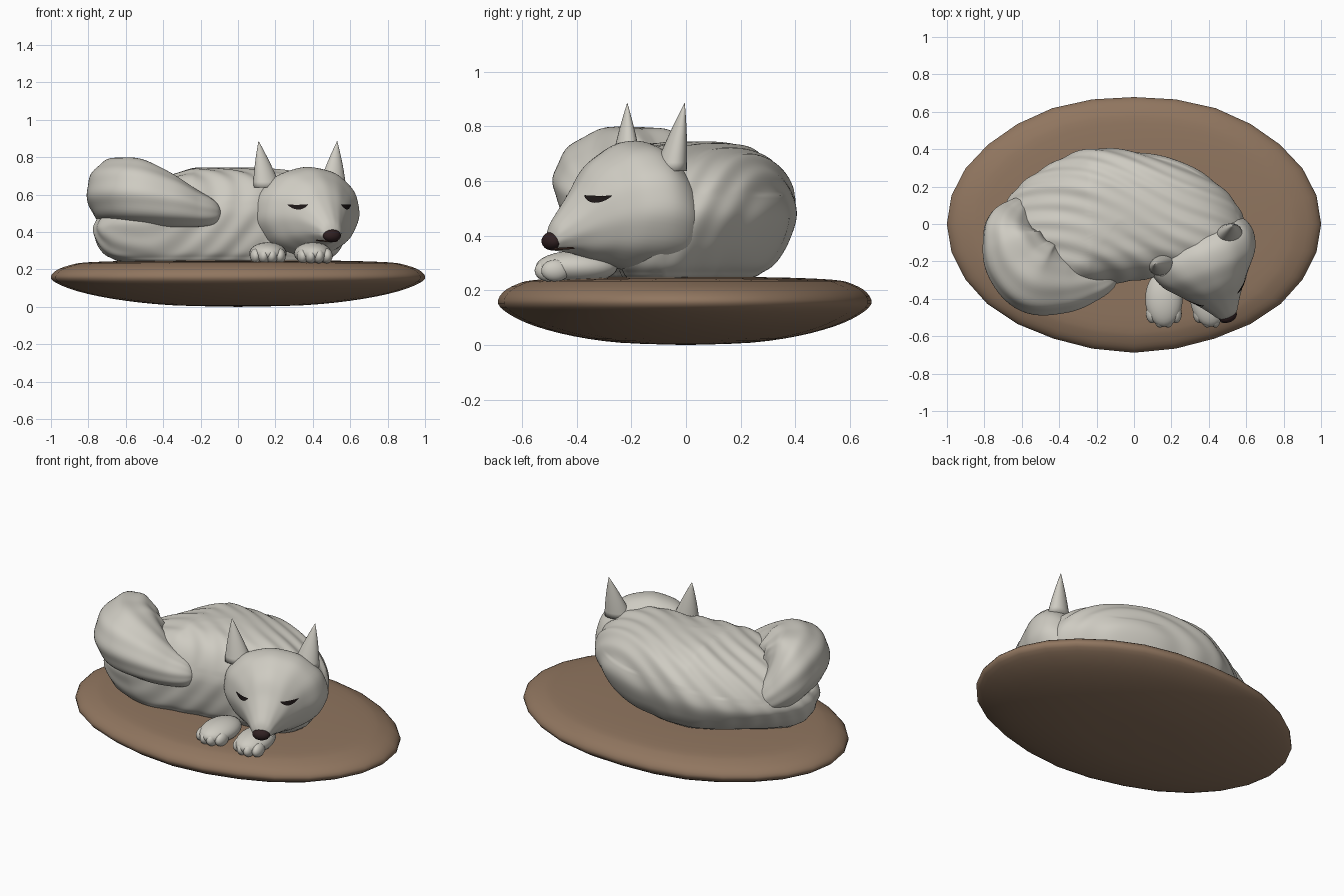
import bpy, bmesh, math
from mathutils import Vector, Matrix
from mathutils.bvhtree import BVHTree

if "Cube" in bpy.data.objects:
    bpy.data.objects.remove(bpy.data.objects["Cube"], do_unlink=True)


def material(name, rgb):
    m = bpy.data.materials.new(name)
    m.use_nodes = True
    m.diffuse_color = (*rgb, 1)
    node = next(n for n in m.node_tree.nodes if n.type == "BSDF_PRINCIPLED")
    node.inputs["Base Color"].default_value = (*rgb, 1)
    node.inputs["Roughness"].default_value = 0.8
    return m


FUR = material("pale grey fur", (0.62, 0.60, 0.54))
BROWN = material("cushion brown", (0.28, 0.18, 0.115))
NOSE = material("dark nose", (0.03, 0.015, 0.016))
LASH = material("closed eye dark", (0.012, 0.008, 0.008))
LIP = material("mouth brown", (0.12, 0.06, 0.045))


def finish(name, bm, mat):
    bmesh.ops.recalc_face_normals(bm, faces=bm.faces)
    mesh = bpy.data.meshes.new(name)
    bm.to_mesh(mesh)
    bm.free()
    mesh.materials.append(mat)
    for p in mesh.polygons:
        p.use_smooth = True
    ob = bpy.data.objects.new(name, mesh)
    bpy.context.collection.objects.link(ob)
    return ob


def spline(points, steps, closed=False):
    """Smooth curve through tuples of any length."""
    pts = [Vector(p) for p in points]
    n, out = len(pts), []
    for i in range(n if closed else n - 1):
        if closed:
            a, b, c, d = (pts[(i + k) % n] for k in (-1, 0, 1, 2))
        else:
            a, b, c, d = (pts[min(max(i + k, 0), n - 1)] for k in (-1, 0, 1, 2))
        for s in range(steps):
            t = s / steps
            out.append(0.5 * (2 * b + (c - a) * t + (2 * a - 5 * b + 4 * c - d) * t ** 2
                              + (3 * b - a - 3 * c + d) * t ** 3))
    return out if closed else out + [pts[-1]]


def skin(name, rings, mat):
    """Bridge equal rings and cap both ends."""
    bm = bmesh.new()
    rows = [[bm.verts.new(p) for p in ring] for ring in rings]
    for r, q in zip(rows, rows[1:]):
        for i in range(len(r)):
            j = (i + 1) % len(r)
            bm.faces.new((r[i], r[j], q[j], q[i]))
    for row in (rows[0], rows[-1]):
        mid = bm.verts.new(sum((v.co for v in row), Vector()) / len(row))
        for i in range(len(row)):
            bm.faces.new((row[i], row[(i + 1) % len(row)], mid))
    return finish(name, bm, mat)


def loft(name, stations, steps, ripple, waves, segs=72):
    """Upright oval rings along a path of (x, y, z, half width, half height)."""
    st = spline(stations, steps)
    rings = []
    for k, s in enumerate(st):
        d = st[min(k + 1, len(st) - 1)] - st[max(k - 1, 0)]
        side = Vector((-d[1], d[0], 0)).normalized()
        ring = []
        for i in range(segs):
            a = math.tau * i / segs
            g = 1 + ripple * math.sin(waves * a + k * 0.12)
            ring.append(Vector(s[:3]) + side * s[3] * g * math.cos(a)
                        + Vector((0, 0, s[4] * g * math.sin(a))))
        rings.append(ring)
    return skin(name, rings, FUR)


def ball(name, centre, radii, mat, turn=0.0):
    bm = bmesh.new()
    m = Matrix.Translation(centre) @ Matrix.Rotation(turn, 4, "Z") @ Matrix.Diagonal((*radii, 1))
    bmesh.ops.create_uvsphere(bm, u_segments=28, v_segments=16, radius=1, matrix=m)
    return finish(name, bm, mat)


# Cushion: a slightly uneven oval disc
rings = []
for r, z in spline([(.02, 0), (.35, .008), (.6, .032), (.8, .068), (.93, .108), (1, .15),
                    (.975, .192), (.9, .222), (.8, .238), (.5, .247), (.02, .25)], 3):
    ring = []
    for i in range(28):
        a = math.tau * i / 28
        w = r * (1 + 0.007 * math.sin(7 * a) * math.sin(a) ** 2)
        ring.append(Vector((w * math.cos(a), 0.683 * w * math.sin(a), z)))
    rings.append(ring)
skin("cushion", rings, BROWN)

# Body: a curled mound with combed grooves, round behind, fuller at the front foot, lower at the rump
centre = Vector((-0.08, 0.02))
outline = spline([(.60, -.1), (.56, .08), (.42, .24), (.2, .35), (-.08, .4), (-.3, .385), (-.52, .28),
                  (-.68, .12), (-.77, -.08), (-.72, -.28), (-.5, -.38), (-.25, -.34), (0, -.3),
                  (.25, -.27), (.5, -.25)], 14, True)
rings = []
for r, z in spline([(.02, .242), (.52, .242), (.69, .268), (.81, .305), (.925, .38), (1, .48),
                    (.945, .58), (.8, .665), (.58, .717), (.3, .738), (.02, .745)], 9):
    ring = []
    for p in outline:
        front = min(1, max(0, (0.15 - p.y) / 0.25)) if z < 0.48 else 0
        q = centre + (p - centre) * r ** (1 - 0.62 * front)
        drop = 1 - 0.55 * max(0, -0.24 - q.x)
        flow = q.y + 0.35 * q.x + 0.04 * math.sin(6 * q.x)
        comb = 0.004 * math.sin(22 * flow - 9 * z) + 0.0035 * math.sin(62 * flow - 28 * z)
        comb *= min(1, 2 * r)
        out = (p - centre).normalized() * comb * r
        ring.append(Vector((q.x + out.x, q.y + out.y, 0.24 + (z - 0.24) * drop + comb * (z > 0.55))))
    rings.append(ring)
skin("body", rings, FUR)

# Tail growing out of the rump and sweeping round to the front
loft("tail", [(-.56, .12, .45, .04, .05), (-.61, .07, .5, .085, .11), (-.647, .005, .57, .135, .165),
              (-.65, -.07, .61, .16, .18), (-.61, -.19, .618, .19, .18), (-.51, -.285, .61, .2, .178),
              (-.36, -.32, .57, .155, .145), (-.22, -.31, .525, .105, .1), (-.13, -.295, .505, .06, .066),
              (-.095, -.285, .5, .015, .02)], 8, 0.018, 9)

# Head: skull and muzzle along a turned axis
YAW = math.radians(22)
FWD = Vector((math.sin(YAW), -math.cos(YAW), 0))
LAT = Vector((math.cos(YAW), math.sin(YAW), 0))
HEAD = Vector((0.36, -0.14, 0))


def at(f, lat, z):
    return HEAD + FWD * f + LAT * lat + Vector((0, 0, z))


head = loft("head", [(*at(f, 0, z), w, h) for f, z, w, h in (
    (-.19, .43, .03, .03), (-.165, .435, .16, .115), (-.09, .467, .26, .198), (0, .5, .295, .238),
    (.1, .508, .27, .232), (.18, .5, .205, .2), (.24, .482, .152, .168), (.29, .452, .112, .12),
    (.335, .425, .08, .084), (.375, .4, .052, .052), (.39, .39, .02, .02))], 6, 0.006, 11)
ball("nose", at(.378, 0, .38), (.05, .036, .034), NOSE, YAW)

# Closed eyes and mouth: thin strips laid on the head
tree = BVHTree.FromPolygons([v.co for v in head.data.vertices], [p.vertices for p in head.data.polygons])


def strip(name, mat, mid, half, upper, lower):
    bm = bmesh.new()
    rows = []
    for i in range(17):
        u = i / 8 - 1
        row = []
        for k in range(4):
            z = upper(u) + (lower(u) - upper(u)) * k / 3
            hit, normal, _, _ = tree.ray_cast(at(1, mid + half * u, z), -FWD)
            if normal.dot(FWD) < 0:
                normal = -normal
            row.append(bm.verts.new(hit + normal * 0.006))
        rows.append(row)
    for r, q in zip(rows, rows[1:]):
        for k in range(3):
            bm.faces.new((r[k], q[k], q[k + 1], r[k + 1]))
    return finish(name, bm, mat)


for mid, label in ((.13, "left"), (-.138, "right")):
    strip(label + "_eye", LASH, mid, 0.043,
          lambda u: 0.544 + 0.002 * u * u, lambda u: 0.541 - 0.022 * (1 - u * u) + 0.002 * u * u)
strip("mouth", LIP, 0, 0.06, lambda u: 0.357 + 0.006 * u * u, lambda u: 0.351 + 0.006 * u * u)

# Ears: pointed oval cones with an upright outer edge
for base, tip, label in (((.503, -.058, .637), (.53, -.005, .885), "left"),
                         ((.156, -.218, .637), (.11, -.215, .885), "right")):
    rings = []
    for k in range(9):
        t = k / 8
        size = 0.01 + 0.99 * (1 - t) * (1 + 0.25 * t)
        rings.append([Vector(base).lerp(Vector(tip), t)
                      + (LAT * 0.078 * math.cos(a) + FWD * 0.058 * math.sin(a)) * size
                      for a in (math.tau * i / 24 for i in range(24))])
    skin(label + "_ear", rings, FUR)

# Forelegs with four toes each
for x, y, turn, label in ((.4, -.4, .1, "left"), (.16, -.4, 0, "right")):
    ball(label + "_foreleg", (x, y, .285), (.1, .15, .06), FUR, turn)
    for i in range(4):
        off = i - 1.5
        ball(f"{label}_toe_{i + 1}", (x + off * 0.043 + turn * 0.1, y - 0.105 + 0.012 * off * off, .272),
             (.031, .052, .04), FUR, turn)
